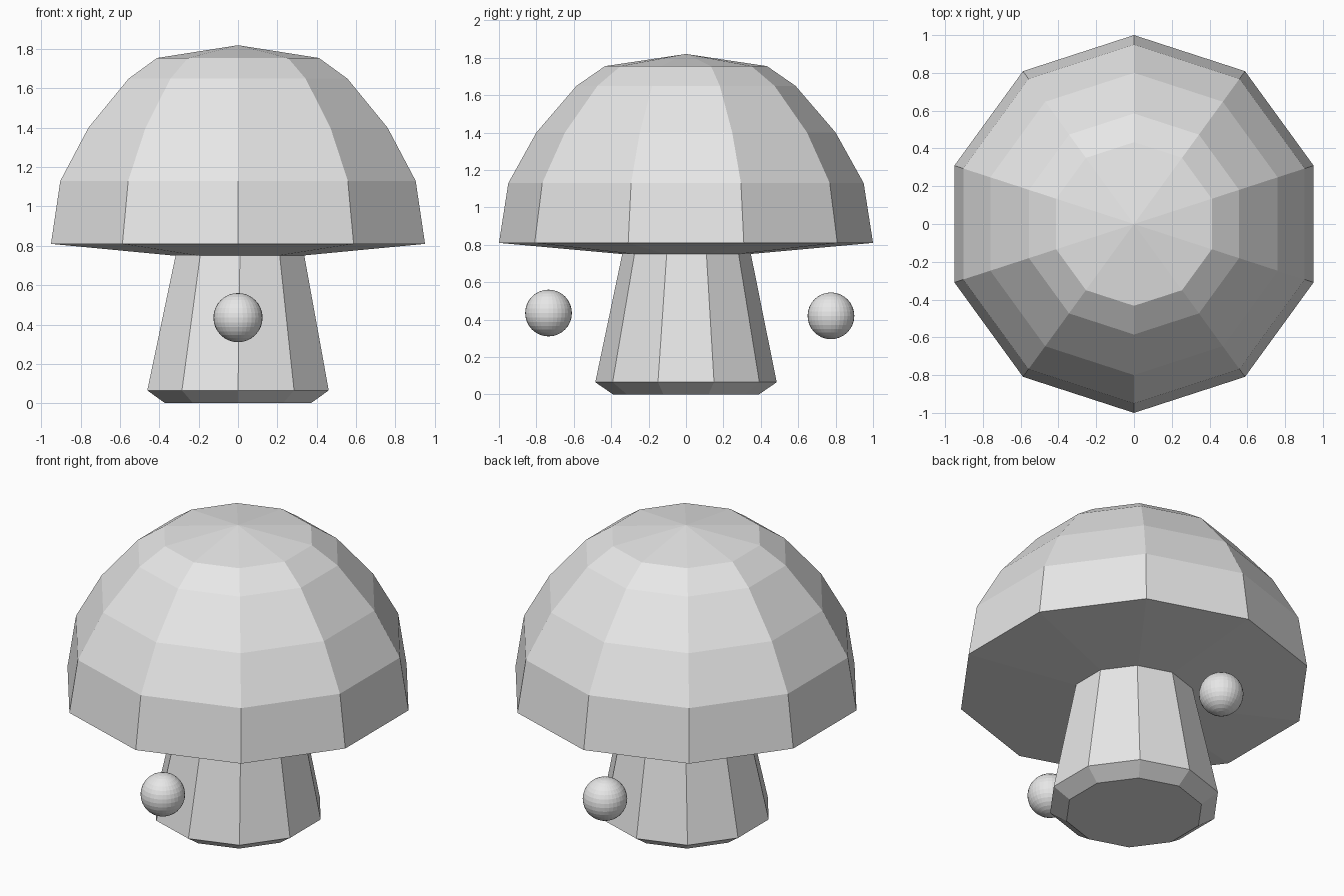
import bpy
import bmesh
from math import cos, sin, pi

if "Cube" in bpy.data.objects:
    bpy.data.objects.remove(bpy.data.objects["Cube"], do_unlink=True)

SIDES = 10

grey = bpy.data.materials.new("plain_grey")
grey.use_nodes = True
grey.diffuse_color = (0.8, 0.8, 0.8, 1)
grey.node_tree.nodes["Principled BSDF"].inputs["Base Color"].default_value = (0.8, 0.8, 0.8, 1)


def add_object(name, bm):
    bmesh.ops.recalc_face_normals(bm, faces=bm.faces[:])
    mesh = bpy.data.meshes.new(name)
    bm.to_mesh(mesh)
    bm.free()
    mesh.materials.append(grey)
    obj = bpy.data.objects.new(name, mesh)
    bpy.context.collection.objects.link(obj)
    return obj


def ring_solid(name, rings, apex=None, lean=(0, 0)):
    """Closed low-poly solid from (radius, z) rings; lean shifts the last ring."""
    bm = bmesh.new()
    loops = []
    for i, (r, z) in enumerate(rings):
        dx, dy = lean if i == len(rings) - 1 else (0, 0)
        angles = [pi / 2 + 2 * pi * k / SIDES for k in range(SIDES)]
        loops.append([bm.verts.new((r * cos(a) + dx, r * sin(a) + dy, z)) for a in angles])
    tip = bm.verts.new((0, 0, apex)) if apex else None
    bm.faces.new(loops[0])
    for k in range(SIDES):
        n = (k + 1) % SIDES
        for low, high in zip(loops, loops[1:]):
            bm.faces.new((low[k], low[n], high[n], high[k]))
        if tip:
            bm.faces.new((loops[-1][k], loops[-1][n], tip))
    if not tip:
        bm.faces.new(loops[-1])
    return add_object(name, bm)


# Domed cap with a shallow conical underside
ring_solid("mushroom_cap",
           [(0.34, 0.75), (1.0, 0.81), (0.95, 1.13), (0.80, 1.40), (0.585, 1.65), (0.433, 1.755)],
           apex=1.82)

# Tapered stem with a bevelled foot, leaning very slightly
ring_solid("stem", [(0.39, 0), (0.485, 0.065), (0.342, 0.76)], lean=(0.01, 0.003))

# Small floating balls at front and back
for name, centre in (("front_ball", (0, -0.735, 0.435)), ("back_ball", (0.012, 0.775, 0.42))):
    bm = bmesh.new()
    bmesh.ops.create_uvsphere(bm, u_segments=32, v_segments=16, radius=0.125)
    add_object(name, bm).location = centre
